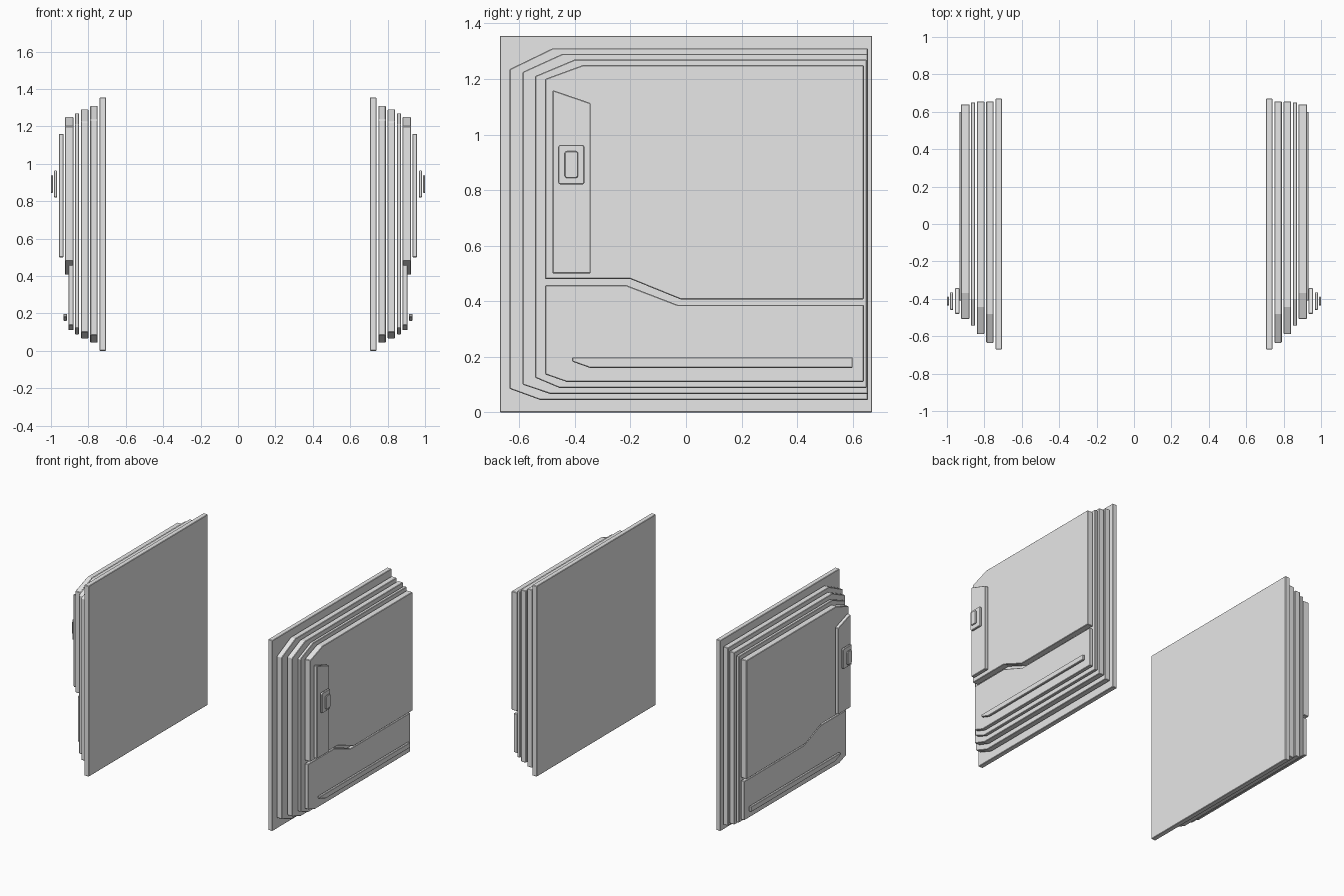
import bpy, bmesh

cube = bpy.data.objects.get("Cube")
if cube:
    bpy.data.objects.remove(cube, do_unlink=True)

# Single light grey finish
grey = bpy.data.materials.new("light_grey")
grey.use_nodes = True
colour = (0.8, 0.8, 0.8, 1)
grey.diffuse_color = colour
grey.node_tree.nodes["Principled BSDF"].inputs["Base Color"].default_value = colour


def slab(name, profile, inner, outer, side):
    """Extrude a (y, z) profile from inner to outer x on the given side."""
    bm = bmesh.new()
    face = bm.faces.new([bm.verts.new((side * inner, y, z)) for y, z in profile])
    ext = bmesh.ops.extrude_face_region(bm, geom=[face])["geom"]
    moved = [v for v in ext if isinstance(v, bmesh.types.BMVert)]
    bmesh.ops.translate(bm, verts=moved, vec=(side * (outer - inner), 0, 0))
    bmesh.ops.recalc_face_normals(bm, faces=bm.faces)
    mesh = bpy.data.meshes.new(name)
    bm.to_mesh(mesh)
    bm.free()
    mesh.materials.append(grey)
    obj = bpy.data.objects.new(name, mesh)
    bpy.context.collection.objects.link(obj)
    bevel = obj.modifiers.new("soft_edges", "BEVEL")
    bevel.width = 0.003
    bevel.segments = 1


def rect(y0, y1, z0, z1, c=0):
    """Rectangle profile, with optional equal corner cuts."""
    if not c:
        return [(y0, z0), (y1, z0), (y1, z1), (y0, z1)]
    return [(y0 + c, z0), (y1 - c, z0), (y1, z0 + c), (y1, z1 - c),
            (y1 - c, z1), (y0 + c, z1), (y0, z1 - c), (y0, z0 + c)]


def layer(front, back, low, high, low_cut, high_cut):
    """Rectangle with both front corners cut; cuts are (y length, z length)."""
    return [(front + low_cut[0], low), (back, low), (back, high),
            (front + high_cut[0], high), (front, high - high_cut[1]),
            (front, low + low_cut[1])]


upper = [(-0.507, 1.2), (-0.37, 1.25), (0.64, 1.25), (0.64, 0.407),
         (-0.02, 0.407), (-0.2, 0.48), (-0.507, 0.48)]
lower = [(-0.507, 0.458), (-0.215, 0.458), (-0.03, 0.387), (0.64, 0.387),
         (0.64, 0.11), (-0.43, 0.11), (-0.507, 0.137)]
handle = [(-0.48, 0.5), (-0.343, 0.5), (-0.343, 1.113), (-0.48, 1.16)]
strip = [(-0.41, 0.198), (0.6, 0.198), (0.6, 0.16), (-0.345, 0.16), (-0.41, 0.183)]

# Each part: name, profile, inner x, outer x
parts = [
    ("back_plate", rect(-0.67, 0.67, 0, 1.355), 0.705, 0.74),
    ("outer_layer", layer(-0.635, 0.655, 0.045, 1.31, (0.11, 0.04), (0.155, 0.075)), 0.75, 0.79),
    ("middle_layer", layer(-0.588, 0.655, 0.067, 1.29, (0.098, 0.033), (0.143, 0.065)), 0.80, 0.84),
    ("inner_layer", layer(-0.543, 0.65, 0.088, 1.27, (0.088, 0.037), (0.143, 0.06)), 0.85, 0.872),
    ("upper_panel", upper, 0.88, 0.925),
    ("lower_panel", lower, 0.88, 0.907),
    ("trim_strip", strip, 0.915, 0.933),
    ("handle_plate", handle, 0.932, 0.958),
    ("latch_plate", rect(-0.46, -0.365, 0.82, 0.963, 0.006), 0.967, 0.983),
    ("latch_button", rect(-0.437, -0.388, 0.843, 0.94, 0.006), 0.99, 1.0),
]
for side, label in ((1, "left"), (-1, "right")):
    for name, profile, inner, outer in parts:
        slab(f"{label}_{name}", profile, inner, outer, side)
